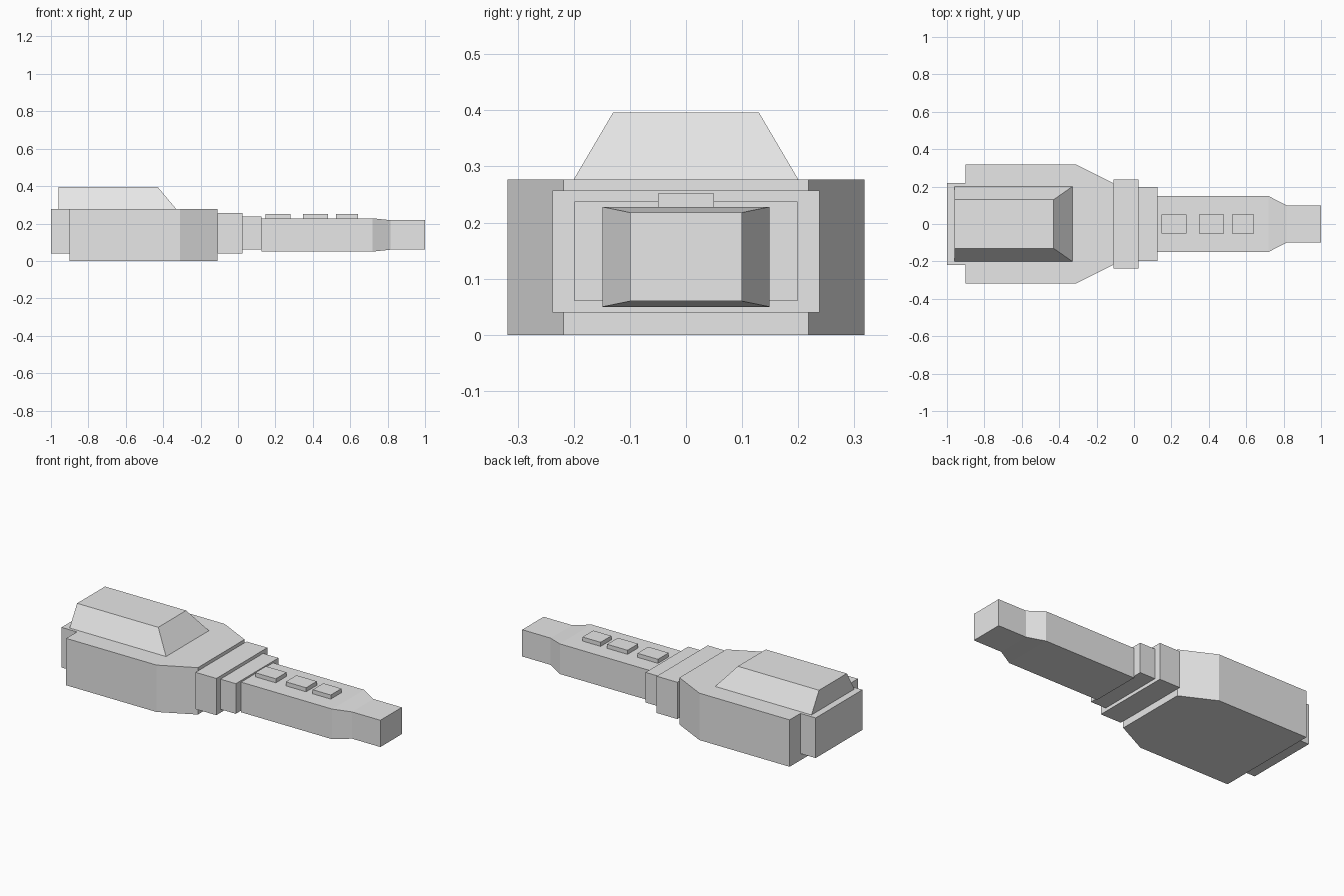
import bpy, bmesh

if "Cube" in bpy.data.objects:
    bpy.data.objects.remove(bpy.data.objects["Cube"])

grey = bpy.data.materials.new("plain_grey")
grey.diffuse_color = (0.8, 0.8, 0.8, 1)
grey.use_nodes = True
grey.node_tree.nodes["Principled BSDF"].inputs["Base Color"].default_value = grey.diffuse_color


def loft(name, sections):
    """Solid through rectangles across x: each is (x, half_width, z_low, z_high)."""
    bm = bmesh.new()
    rings = [[bm.verts.new((x, y, z)) for y, z in ((-w, lo), (w, lo), (w, hi), (-w, hi))]
             for x, w, lo, hi in sections]
    for a, b in zip(rings, rings[1:]):
        for i in range(4):
            j = (i + 1) % 4
            bm.faces.new((a[i], a[j], b[j], b[i]))
    bm.faces.new(rings[0])
    bm.faces.new(rings[-1])
    return finish(name, bm)


def finish(name, bm):
    bmesh.ops.recalc_face_normals(bm, faces=bm.faces)
    mesh = bpy.data.meshes.new(name)
    bm.to_mesh(mesh)
    bm.free()
    mesh.materials.append(grey)
    obj = bpy.data.objects.new(name, mesh)
    bpy.context.collection.objects.link(obj)
    return obj


# Wide body with tapered front, and the narrower block behind it
loft("body", [(-0.90, 0.318, 0, 0.277), (-0.31, 0.318, 0, 0.277), (-0.11, 0.218, 0, 0.277)])
loft("rear_block", [(-1.0, 0.218, 0.04, 0.277), (-0.90, 0.218, 0.04, 0.277)])

# Two stepped collars
loft("large_collar", [(-0.11, 0.238, 0.04, 0.257), (0.025, 0.238, 0.04, 0.257)])
loft("small_collar", [(0.025, 0.199, 0.06, 0.238), (0.125, 0.199, 0.06, 0.238)])

# Grip narrowing to the tip
loft("grip", [(0.125, 0.149, 0.05, 0.228), (0.72, 0.149, 0.05, 0.228),
              (0.815, 0.10, 0.06, 0.218), (1.0, 0.10, 0.06, 0.218)])

# Raised buttons on the grip
for n, (x0, x1) in enumerate([(0.148, 0.282), (0.347, 0.48), (0.523, 0.641)]):
    loft(f"button_{n + 1}", [(x0, 0.05, 0.22, 0.252), (x1, 0.05, 0.22, 0.252)])

# Sloped top housing: upright at the rear, slanted on the sides and front
bm = bmesh.new()
low, high = [[bm.verts.new((x, y, z)) for x, y in ((-0.96, -w), (xf, -w), (xf, w), (-0.96, w))]
             for xf, w, z in ((-0.33, 0.20, 0.277), (-0.43, 0.13, 0.396))]
bm.faces.new(low)
bm.faces.new(high)
for i in range(4):
    j = (i + 1) % 4
    bm.faces.new((low[i], low[j], high[j], high[i]))
finish("top_housing", bm)
